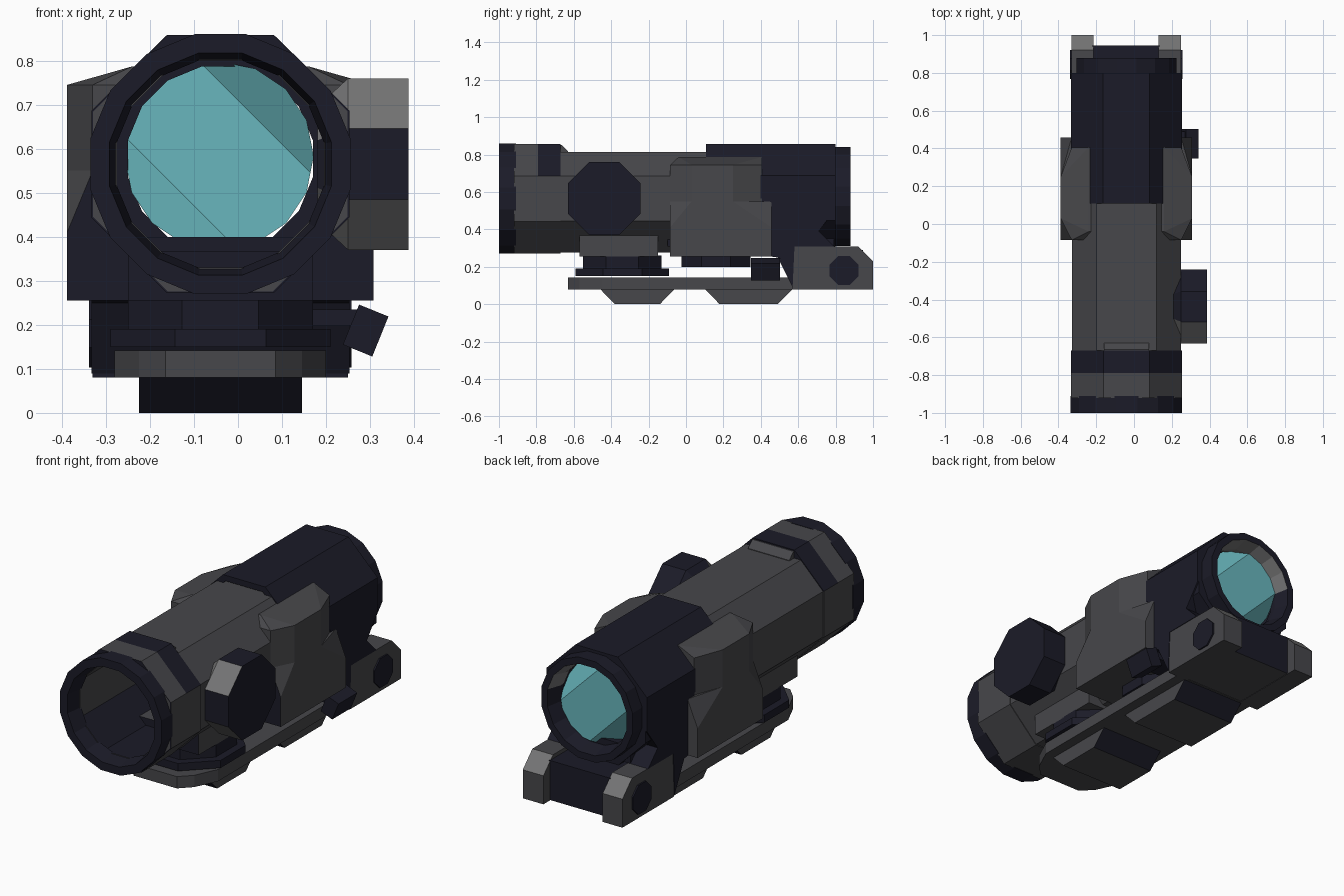
import bpy, bmesh, math
from mathutils import Vector, Matrix

cube = bpy.data.objects.get("Cube")
if cube:
    bpy.data.objects.remove(cube, do_unlink=True)


def material(name, rgb):
    m = bpy.data.materials.new(name)
    m.use_nodes = True
    col = (*rgb, 1)
    m.diffuse_color = col
    m.node_tree.nodes["Principled BSDF"].inputs["Base Color"].default_value = col
    return m


MATS = [material("dark navy", (0.011, 0.011, 0.021)),
        material("mid grey", (0.063, 0.063, 0.069)),
        material("light grey", (0.175, 0.175, 0.177)),
        material("teal glass", (0.14, 0.47, 0.51))]
NAVY, GREY, LIGHT, GLASS = range(4)
CX, CZ = -0.04, 0.565          # optical axis


def finish(name, bm, mat):
    """Write the mesh; mat is an index or a rule taking a face centre and normal."""
    bmesh.ops.recalc_face_normals(bm, faces=bm.faces[:])
    for f in bm.faces:
        f.material_index = mat(f.calc_center_median(), f.normal) if callable(mat) else mat
    me = bpy.data.meshes.new(name)
    bm.to_mesh(me)
    bm.free()
    for m in MATS:
        me.materials.append(m)
    ob = bpy.data.objects.new(name, me)
    bpy.context.scene.collection.objects.link(ob)
    return ob


def place(axis, a, u, v):
    """Point at distance a along the axis, with the two other coordinates in order."""
    return {"x": (a, u, v), "y": (u, a, v), "z": (u, v, a)}[axis]


def prism(name, pts, axis, a, b, mat):
    bm = bmesh.new()
    ends = [[bm.verts.new(place(axis, t, u, v)) for u, v in pts] for t in (a, b)]
    for e in ends:
        bm.faces.new(e)
    for i in range(len(pts)):
        j = (i + 1) % len(pts)
        bm.faces.new((ends[0][i], ends[0][j], ends[1][j], ends[1][i]))
    return finish(name, bm, mat)


def box(name, x, y, z, mat):
    return prism(name, [(x[0], y[0]), (x[1], y[0]), (x[1], y[1]), (x[0], y[1])], "z", *z, mat)


def lathe(name, n, axis, centre, profile, mat, hollow=False, top=None):
    """Polygonal turning; profile holds (distance, apothem) pairs."""
    bm = bmesh.new()
    rings = []
    for a, r in profile:
        rad = r / math.cos(math.pi / n)
        angs = [(i + 0.5) * math.tau / n for i in range(n)]
        rings.append([bm.verts.new(place(axis, a, centre[0] + rad * math.cos(t),
                                         centre[1] + rad * math.sin(t))) for t in angs])
    pairs = list(zip(rings, rings[1:]))
    if hollow:
        pairs.append((rings[-1], rings[0]))
    else:
        bm.faces.new(rings[0])
        bm.faces.new(rings[-1])
    for p, q in pairs:
        for i in range(n):
            j = (i + 1) % n
            bm.faces.new((p[i], p[j], q[j], q[i]))
    if top:
        bmesh.ops.bisect_plane(bm, geom=bm.verts[:] + bm.edges[:] + bm.faces[:],
                               plane_co=(0, 0, top), plane_no=(0, 0, 1), clear_outer=True)
        bmesh.ops.holes_fill(bm, edges=[e for e in bm.edges if e.is_boundary], sides=0)
    return finish(name, bm, mat)


def inward(c, n):
    return (c.x - CX) * n.x + (c.z - CZ) * n.z < -0.01


# Main tube with its flattened top
def tube_rule(c, n):
    return NAVY if inward(c, n) and n.z > 0.3 else GREY


lathe("main_tube", 8, "y", (CX, CZ), [(-0.92, 0.235), (-0.92, 0.289), (0.42, 0.289), (0.42, 0.235)],
      tube_rule, hollow=True, top=0.815)
lathe("rear_tube", 8, "y", (CX, CZ), [(0.42, 0.235), (0.42, 0.285), (0.8, 0.285), (0.8, 0.235)],
      NAVY, hollow=True)
box("tube_floor", (CX - 0.19, CX + 0.19), (-0.1, 0.79), (0.31, 0.4), NAVY)


# Front collar with a dark upper band, its top tab, and the front rim
def collar_rule(c, n):
    band = -0.79 < c.y < -0.67 and c.z > 0.69 and not inward(c, n)
    return NAVY if band or n.y < -0.9 else GREY


lathe("front_collar", 8, "y", (CX, CZ),
      [(-0.92, 0.25), (-0.92, 0.293), (-0.79, 0.293), (-0.67, 0.293), (-0.67, 0.25)],
      collar_rule, hollow=True)
prism("collar_tab", [(-0.68, 0.81), (-0.68, 0.852), (-0.665, 0.852), (-0.63, 0.818), (-0.63, 0.81)],
      "x", -0.16, 0.08, GREY)
lathe("front_rim", 16, "y", (CX, CZ),
      [(-1, 0.252), (-1, 0.295), (-0.91, 0.295), (-0.91, 0.236)], NAVY, hollow=True)


# Rear rim
def rear_rule(c, n):
    return LIGHT if inward(c, n) and n.z < -0.1 else NAVY


lathe("rear_rim", 16, "y", (CX, 0.577),
      [(0.77, 0.21), (0.77, 0.265), (0.88, 0.265), (0.88, 0.23), (0.8, 0.21)],
      rear_rule, hollow=True)

# Rear lens: a disc with two opposite corners folded toward the front
bm = bmesh.new()
bmesh.ops.create_circle(bm, cap_ends=True, segments=16, radius=0.215,
                        matrix=Matrix.Translation((-0.043, 0.805, 0.583)) @ Matrix.Rotation(math.pi / 2, 4, "X"))
mid = Vector((-0.043, 0.805, 0.583))
for s in (-1, 1):
    fold = Vector((s, 0, s)).normalized()
    bmesh.ops.bisect_plane(bm, geom=bm.verts[:] + bm.edges[:] + bm.faces[:],
                           plane_co=mid + fold * 0.12, plane_no=fold)
    for v in bm.verts:
        v.co.y -= 0.7 * max(0, (v.co - mid).dot(fold) - 0.12)
finish("rear_lens", bm, GLASS)


# Rear housing: shaped cover and side skirts
def skirt_rule(c, n):
    return LIGHT if n.y > 0.3 and n.z > 0.3 and c.y > 0.7 and not inward(c, n) else NAVY


W = 0.293
cover = prism("rear_cover", [(CX - W, CZ), (CX - W, 0.688), (CX - 0.123, 0.857),
                             (CX + 0.123, 0.857), (CX + W, 0.688), (CX + W, CZ)],
              "y", 0.108, 0.8, NAVY)
skirt = prism("rear_skirt", [(0.4, 0.68), (0.42, 0.26), (0.49, 0.25), (0.57, 0.09), (0.58, 0.31),
                             (0.79, 0.31), (0.71, 0.39), (0.8, 0.51), (0.8, 0.68)],
              "x", CX - W, CX + W, skirt_rule)


# Central body block: wide base and chamfered upper cheeks
def body_rule(c, n):
    return NAVY if n.y < -0.7 and c.z < 0.5 else GREY


def hull(name, levels, mat):
    """Convex block from (half width, y range, z) levels."""
    bm = bmesh.new()
    for hx, ys, z in levels:
        for x in (CX - hx, CX + hx):
            for y in ys:
                bm.verts.new((x, y, z))
    bmesh.ops.convex_hull(bm, input=bm.verts[:])
    bmesh.ops.delete(bm, geom=[v for v in bm.verts if not v.link_faces], context="VERTS")
    bmesh.ops.dissolve_limit(bm, angle_limit=0.02, verts=bm.verts[:], edges=bm.edges[:])
    return finish(name, bm, mat)


FULL, FLAT, BACK = (-0.085, 0.458), (0.03, 0.25), (-0.085, 0.405)
body_base = hull("body_base", [(0.348, FULL, 0.255), (0.348, FULL, 0.41),
                               (0.348, FLAT, 0.55), (0.29, FULL, 0.55)], body_rule)
body_cheeks = hull("body_cheeks", [(0.348, FLAT, 0.52), (0.29, BACK, 0.52), (0.348, FLAT, 0.745),
                                   (0.29, BACK, 0.745), (0.2, (-0.04, 0.405), 0.787)], body_rule)

# Bore the solid parts so the tube stays open
cutter = lathe("bore_cutter", 8, "y", (CX, CZ), [(-0.5, 0.262), (1.2, 0.262)], NAVY)
cutter.hide_render = True
for ob in (cover, skirt, body_base, body_cheeks):
    mod = ob.modifiers.new("bore", "BOOLEAN")
    mod.operation = "DIFFERENCE"
    mod.solver = "EXACT"
    mod.object = cutter
    bpy.context.view_layer.objects.active = ob
    bpy.ops.object.modifier_apply(modifier=mod.name)
bpy.data.objects.remove(cutter, do_unlink=True)


# Side adjustment knob
def knob_rule(c, n):
    return LIGHT if n.y < -0.4 and abs(n.z) > 0.4 else NAVY


lathe("side_knob", 8, "x", (-0.437, 0.565), [(0.18, 0.13), (0.25, 0.195), (0.387, 0.195)], knob_rule)


# Lower turrets
def front_dark(c, n):
    return NAVY if n.y < -0.5 else GREY


box("front_turret_block", (-0.25, 0.17), (-0.57, -0.15), (0.255, 0.368), front_dark)
lathe("front_turret", 8, "z", (CX, -0.34),
      [(0.15, 0.25), (0.19, 0.25), (0.19, 0.21), (0.26, 0.21)], NAVY)
lathe("rear_turret", 8, "z", (CX, 0.16), [(0.2, 0.185), (0.26, 0.185)], NAVY)


# Mounting rail and its two feet
def foot_rule(c, n):
    return NAVY if abs(n.y) > 0.3 else GREY


prism("mount_rail", [(-0.165, -0.63), (0.085, -0.63), (0.145, -0.57), (0.2, -0.45), (0.2, 0.58),
                     (-0.28, 0.58), (-0.28, -0.45), (-0.225, -0.57)], "z", 0.08, 0.142, GREY)
for name, y0, y1 in (("front_foot", -0.46, -0.06), ("rear_foot", 0.1, 0.57)):
    prism(name, [(y0, 0.082), (y0 + 0.08, 0), (y1 - 0.08, 0), (y1, 0.082)],
          "x", -0.225, 0.145, foot_rule)


# Rear bracket: ears, cross bar and pivots
def ear_rule(c, n):
    if n.y < -0.5:
        return NAVY
    return LIGHT if n.y > 0.3 and n.z > 0.3 else GREY


ear = [(0.57, 0.08), (0.57, 0.31), (0.92, 0.31), (1, 0.23), (1, 0.08)]
for side, x0, x1, px in (("right", -0.33, -0.215, -0.338), ("left", 0.13, 0.25, 0.25)):
    prism(side + "_bracket_ear", ear, "x", x0, x1, ear_rule)
    lathe(side + "_pivot", 8, "x", (0.845, 0.18), [(px, 0.077), (px + 0.008, 0.077)], NAVY)
box("bracket_bar", (-0.22, 0.135), (0.571, 0.945), (0.082, 0.29),
    lambda c, n: GREY if n.z < -0.9 else NAVY)

# Locking lever
box("lever_arm", (0.08, 0.28), (0.36, 0.49), (0.198, 0.235), NAVY)
lever = box("lever_tab", (-0.036, 0.036), (-0.078, 0.078), (-0.049, 0.049), NAVY)
lever.data.transform(Matrix.Translation(Vector((0.29, 0.425, 0.187))) @ Matrix.Rotation(math.radians(22), 4, "Y"))
